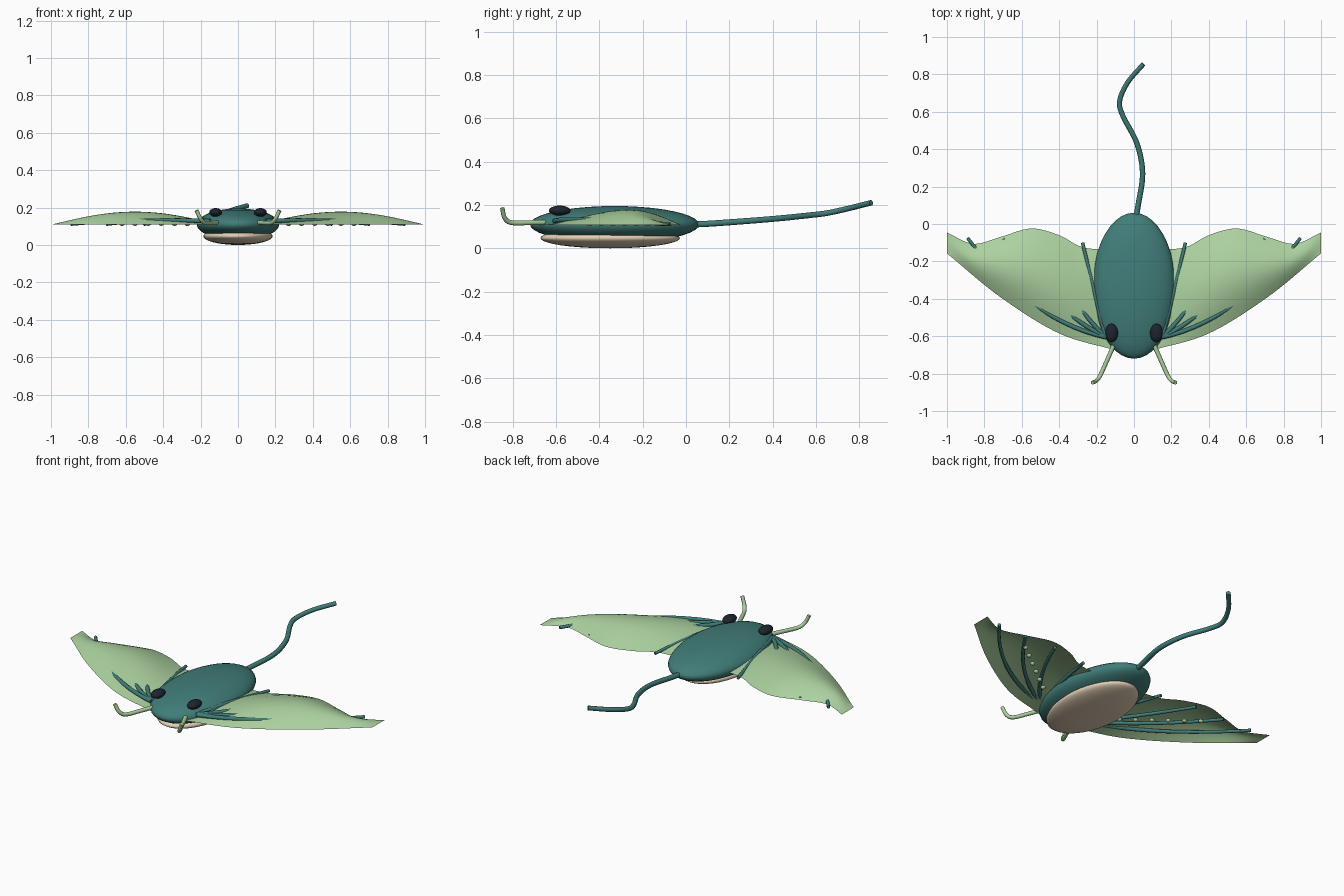
import bpy, bmesh, math
from mathutils import Vector

if "Cube" in bpy.data.objects:
    bpy.data.objects.remove(bpy.data.objects["Cube"])


def material(name, rgb):
    m = bpy.data.materials.new(name)
    m.diffuse_color = (*rgb, 1)
    m.use_nodes = True
    m.node_tree.nodes["Principled BSDF"].inputs["Base Color"].default_value = m.diffuse_color
    return m


TEAL = material("teal skin", (0.052, 0.205, 0.19))
GREEN = material("pale green fin", (0.41, 0.64, 0.35))
CREAM = material("cream belly", (0.76, 0.62, 0.46))
DARK = material("dark eye", (0.012, 0.018, 0.025))


def ellipsoid(name, centre, radii, mat, seg=40, rings=20):
    bpy.ops.mesh.primitive_uv_sphere_add(segments=seg, ring_count=rings, location=centre)
    ob = bpy.context.object
    ob.name = name
    ob.scale = radii
    bpy.ops.object.transform_apply(location=False, rotation=False, scale=True)
    ob.data.materials.append(mat)
    bpy.ops.object.shade_smooth()
    return ob


def spline(points, steps=6):
    """Smooth path passing through the given points."""
    p = [Vector(q) for q in points]
    p = [2 * p[0] - p[1]] + p + [2 * p[-1] - p[-2]]
    out = []
    for i in range(1, len(p) - 2):
        a, b, c, d = p[i - 1:i + 3]
        for k in range(steps):
            t = k / steps
            out.append(0.5 * (2 * b + (c - a) * t + (2 * a - 5 * b + 4 * c - d) * t ** 2
                              + (3 * b - a - 3 * c + d) * t ** 3))
    return out + [p[-2]]


def tube(name, path, r0, r1, mat):
    cu = bpy.data.curves.new(name, 'CURVE')
    cu.dimensions = '3D'
    cu.bevel_depth = 1.0
    cu.bevel_resolution = 3
    cu.use_fill_caps = True
    s = cu.splines.new('POLY')
    s.points.add(len(path) - 1)
    for i, q in enumerate(path):
        s.points[i].co = (*q, 1)
        s.points[i].radius = r0 + (r1 - r0) * i / (len(path) - 1)
    ob = bpy.data.objects.new(name, cu)
    bpy.context.collection.objects.link(ob)
    bpy.ops.object.select_all(action='DESELECT')
    ob.select_set(True)
    bpy.context.view_layer.objects.active = ob
    bpy.ops.object.convert(target='MESH')
    ob = bpy.context.object
    ob.name = name
    ob.data.materials.clear()
    ob.data.materials.append(mat)
    bpy.ops.object.shade_smooth_by_angle(angle=math.radians(50))


def edge_y(points, x):
    """Height of a smooth outline at x."""
    path = spline([(a, b, 0) for a, b in points], 12)
    for a, b in zip(path, path[1:]):
        if x <= b.x + 1e-6:
            return a.y + (b.y - a.y) * (x - a.x) / (b.x - a.x)
    return path[-1].y


# Body and belly
ellipsoid("body", (0, -0.33, 0.11), (0.22, 0.39, 0.085), TEAL)
ellipsoid("belly", (0, -0.35, 0.047), (0.185, 0.322, 0.047), CREAM)

# Wing fins: one arched sheet, mirrored
FRONT = [(0.1, -0.675), (0.4, -0.585), (0.716, -0.39), (1.0, -0.157)]
BACK = [(0.1, -0.135), (0.22, -0.133), (0.3, -0.115), (0.4, -0.06), (0.55, -0.024),
        (0.716, -0.07), (0.86, -0.106), (1.0, -0.045)]
NU, NV = 36, 14
bm = bmesh.new()
grid = []
for i in range(NU + 1):
    u = i / NU
    x = 0.1 + 0.9 * u
    yf, yb = edge_y(FRONT, x), edge_y(BACK, x)
    grid.append([bm.verts.new((x, yf + (yb - yf) * j / NV,
                               0.108 + 0.07 * math.sin(math.pi * u) * math.sin(math.pi * j / NV)))
                 for j in range(NV + 1)])
for i in range(NU):
    for j in range(NV):
        f = bm.faces.new((grid[i][j], grid[i + 1][j], grid[i + 1][j + 1], grid[i][j + 1]))
        f.smooth = True
me = bpy.data.meshes.new("wing_fins")
bm.to_mesh(me)
bm.free()
me.materials.append(GREEN)
wings = bpy.data.objects.new("wing_fins", me)
bpy.context.collection.objects.link(wings)
mod = wings.modifiers.new("mirror", 'MIRROR')
mod.use_clip = False
mod.use_mirror_merge = False

# Fin ribs as (bend x, bend y, end x, end y)
RIBS = [(0.55, -0.52, 0.89, -0.075), (0.45, -0.46, 0.70, -0.08),
        (0.34, -0.43, 0.50, -0.07), (0.20, -0.42, 0.275, -0.10)]

for side, s in (("left", -1), ("right", 1)):
    for n, (bx, by, ex, ey) in enumerate(RIBS):
        a, b, c = Vector((s * 0.15, -0.605, 0.127)), Vector((s * bx, by, 0.143)), Vector((s * ex, ey, 0.111))
        path = [a * (1 - t) ** 2 + b * 2 * t * (1 - t) + c * t * t for t in (k / 14 for k in range(15))]
        tube(f"{side}_fin_rib_{n + 1}", path, 0.012, 0.009, TEAL)
    # Pale spots under the fin
    for k in range(6):
        t = k / 5
        ellipsoid(f"{side}_spot_{k + 1}",
                  (s * (0.27 + 0.35 * t), -0.445 + 0.27 * t, 0.112), (0.014, 0.014, 0.01), GREEN, 12, 8)
    # Eyes
    ellipsoid(f"{side}_eye", (s * 0.12, -0.583, 0.174), (0.034, 0.05, 0.023), DARK, 24, 14)
    # Feelers
    tube(f"{side}_feeler", spline([(s * 0.1, -0.63, 0.12), (s * 0.14, -0.72, 0.118),
                                   (s * 0.178, -0.805, 0.118), (s * 0.2, -0.837, 0.14),
                                   (s * 0.222, -0.848, 0.185)]), 0.012, 0.0105, GREEN)

# Tail
tube("tail", spline([(0.008, 0.02, 0.11), (0.022, 0.10, 0.113), (0.046, 0.27, 0.125),
                     (0.016, 0.43, 0.138), (-0.058, 0.575, 0.153), (-0.077, 0.655, 0.163),
                     (-0.035, 0.755, 0.185), (0.05, 0.855, 0.21)]), 0.015, 0.013, TEAL)
